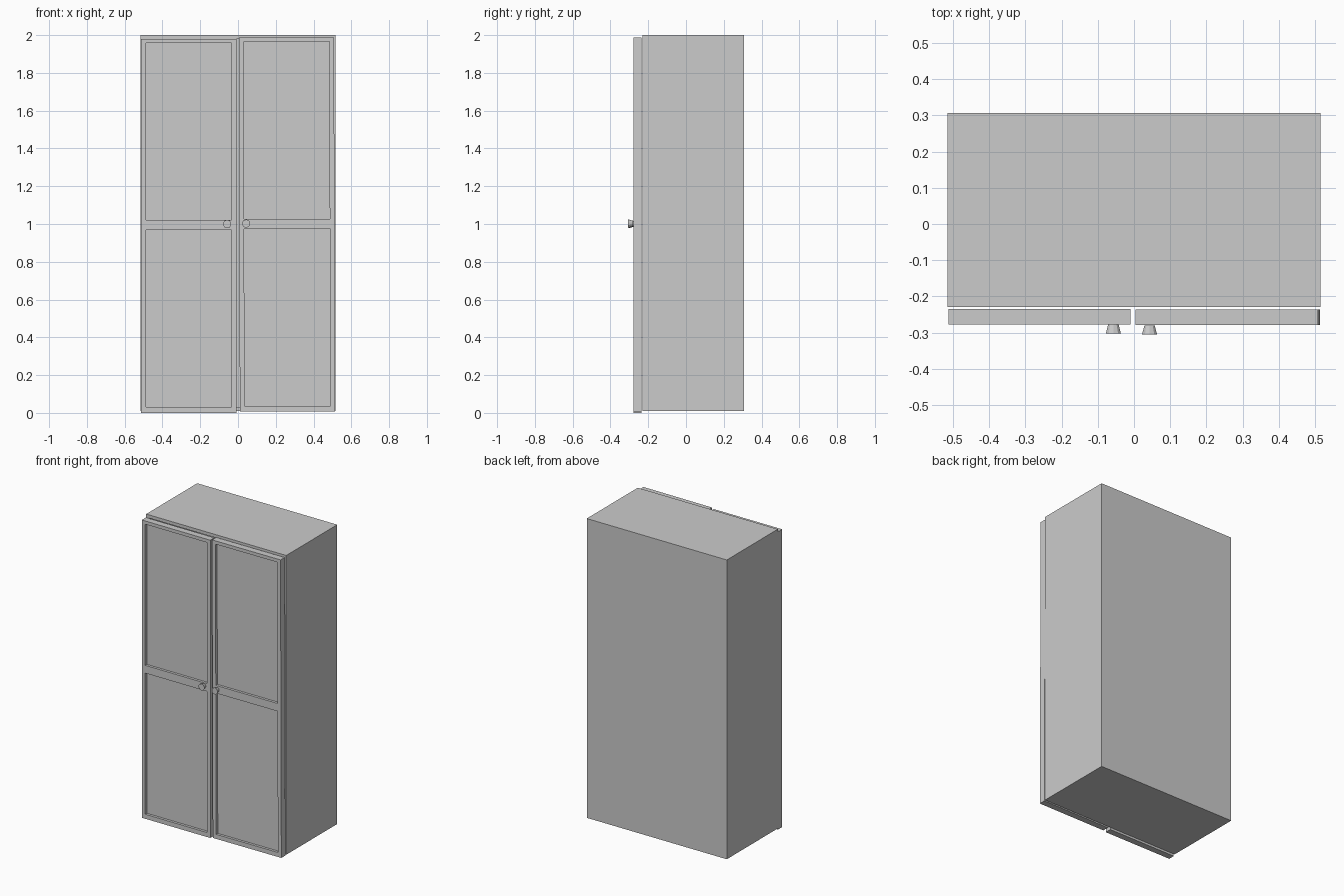
import bpy, bmesh
from math import pi
from mathutils import Matrix

if "Cube" in bpy.data.objects:
    bpy.data.objects.remove(bpy.data.objects["Cube"])


def add_object(name, bm):
    bmesh.ops.recalc_face_normals(bm, faces=bm.faces)
    mesh = bpy.data.meshes.new(name)
    bm.to_mesh(mesh)
    bm.free()
    obj = bpy.data.objects.new(name, mesh)
    bpy.context.collection.objects.link(obj)
    return obj


# Cabinet body: box with an open front and 0.03 thick walls
X, Y0, Y1, Z0, Z1, WALL = 0.515, -0.229, 0.307, 0.01, 2.0, 0.03
bm = bmesh.new()
bmesh.ops.create_cube(bm, size=1, matrix=Matrix.Translation((0, (Y0 + Y1) / 2, (Z0 + Z1) / 2))
                      @ Matrix.Diagonal((2 * X, Y1 - Y0, Z1 - Z0, 1)))
bm.normal_update()
front = [f for f in bm.faces if f.normal.y < -0.9]
bmesh.ops.inset_region(bm, faces=front, thickness=WALL)
inner = bmesh.ops.extrude_discrete_faces(bm, faces=front)["faces"]
bmesh.ops.translate(bm, verts=inner[0].verts, vec=(0, Y1 - Y0 - WALL, 0))
add_object("cabinet_body", bm)

# Doors: front grid with two recessed panels, walls drawn back, flat back
DOOR_FRONT, DOOR_BACK, RECESS = -0.278, -0.235, 0.017


def door(name, x, z, y_shift, tilt):
    xs = (-0.252, -0.227, 0.227, 0.252)
    zs = (-0.99, -0.96, -0.022, 0.03, 0.968, 0.99)
    bm = bmesh.new()
    grid = [[bm.verts.new((px, DOOR_FRONT, pz)) for px in xs] for pz in zs]
    panels = []
    for r in range(5):
        for c in range(3):
            f = bm.faces.new((grid[r][c], grid[r][c + 1], grid[r + 1][c + 1], grid[r + 1][c]))
            if c == 1 and r in (1, 3):
                panels.append(f)
    rim = [e for e in bm.edges if e.is_boundary]
    geom = bmesh.ops.extrude_edge_only(bm, edges=rim)["geom"]
    bmesh.ops.translate(bm, verts=[g for g in geom if isinstance(g, bmesh.types.BMVert)],
                        vec=(0, DOOR_BACK - DOOR_FRONT, 0))
    bmesh.ops.contextual_create(bm, geom=[g for g in geom if isinstance(g, bmesh.types.BMEdge)
                                          and g.is_boundary])
    for f in bmesh.ops.extrude_discrete_faces(bm, faces=panels)["faces"]:
        bmesh.ops.translate(bm, verts=f.verts, vec=(0, RECESS, 0))
    obj = add_object(name, bm)
    obj.location = (x, y_shift, z)
    obj.rotation_euler.y = tilt


door("left_door", -0.261, 0.99, 0.0, 0.0)
door("right_door", 0.259, 0.997, -0.001, -0.003)


# Knobs: ten-sided cones flaring toward the front
def knob(name, x, y, z):
    bm = bmesh.new()
    bmesh.ops.create_cone(bm, cap_ends=True, segments=10, radius1=0.015, radius2=0.022,
                          depth=0.026, matrix=Matrix.Rotation(pi / 2, 4, 'X'))
    add_object(name, bm).location = (x, y, z)


knob("left_knob", -0.057, -0.290, 1.0)
knob("right_knob", 0.043, -0.293, 1.002)
